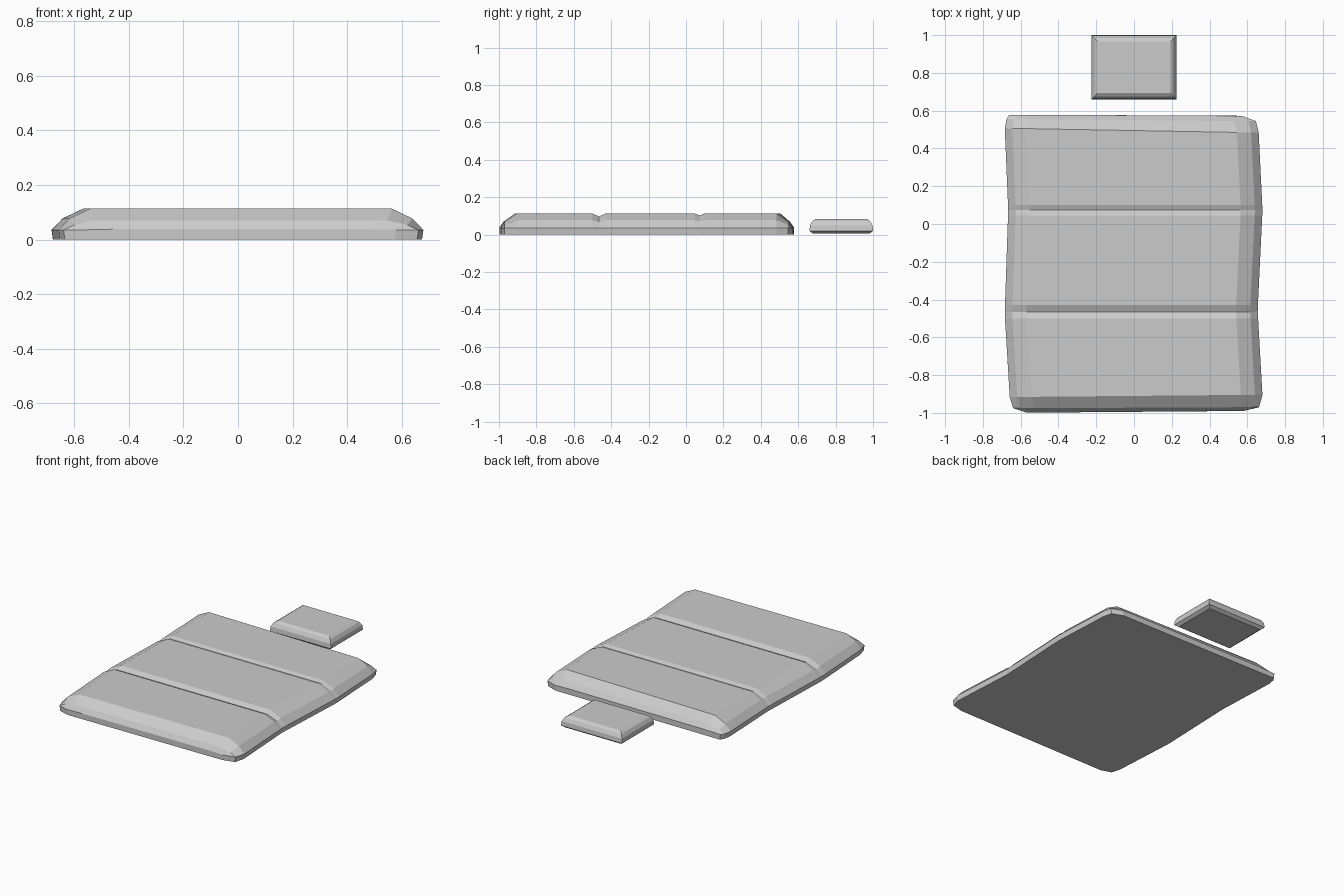
import bpy, bmesh

if "Cube" in bpy.data.objects:
    bpy.data.objects.remove(bpy.data.objects["Cube"])


def loft(name, rings):
    """Skin a list of equal-length closed rings and cap both ends."""
    bm = bmesh.new()
    loops = [[bm.verts.new(p) for p in ring] for ring in rings]
    n = len(loops[0])
    for a, b in zip(loops, loops[1:]):
        for i in range(n):
            j = (i + 1) % n
            bm.faces.new((a[i], a[j], b[j], b[i]))
    bm.faces.new(loops[0])
    bm.faces.new(loops[-1])
    bmesh.ops.recalc_face_normals(bm, faces=bm.faces)
    mesh = bpy.data.meshes.new(name)
    bm.to_mesh(mesh)
    bm.free()
    obj = bpy.data.objects.new(name, mesh)
    bpy.context.collection.objects.link(obj)
    return obj


def mattress_section(y_left, y_right, x_left, x_right, h):
    """Low rim, then two sloped steps up to the flat top at height h."""
    steps = [(0.005, 0.0), (0.0, 0.035), (0.04, 0.035 + (h - 0.035) * 0.54), (0.115, h)]
    left = [(x_left + d, y_left, z) for d, z in steps]
    right = [(x_right - d, y_right, z) for d, z in reversed(steps)]
    return left + right


# Mattress: sections from front to back, with two folds and wavy sides
sections = [
    (-0.998, -0.99, -0.57, 0.58, 0.038),
    (-0.975, -0.97, -0.64, 0.662, 0.07),
    (-0.915, -0.905, -0.658, 0.68, 0.113),
    (-0.50, -0.50, -0.683, 0.657, 0.113),
    (-0.465, -0.465, -0.684, 0.655, 0.097),
    (-0.43, -0.43, -0.683, 0.656, 0.113),
    (0.045, 0.045, -0.667, 0.679, 0.113),
    (0.073, 0.073, -0.666, 0.68, 0.103),
    (0.10, 0.10, -0.667, 0.679, 0.113),
    (0.505, 0.485, -0.684, 0.66, 0.113),
    (0.555, 0.545, -0.675, 0.645, 0.07),
    (0.578, 0.573, -0.66, 0.57, 0.038),
]
loft("mattress", [mattress_section(*s) for s in sections])

# Pillow: stacked rectangles with bevelled top and bottom
rings = []
for z, inset in [(0.005, 0.02), (0.02, 0.0), (0.05, 0.003), (0.073, 0.016), (0.085, 0.034)]:
    x, y0, y1 = 0.226 - inset, 0.66 + inset, 1.0 - inset
    rings.append([(-x, y0, z), (x, y0, z), (x, y1, z), (-x, y1, z)])
loft("pillow", rings)
